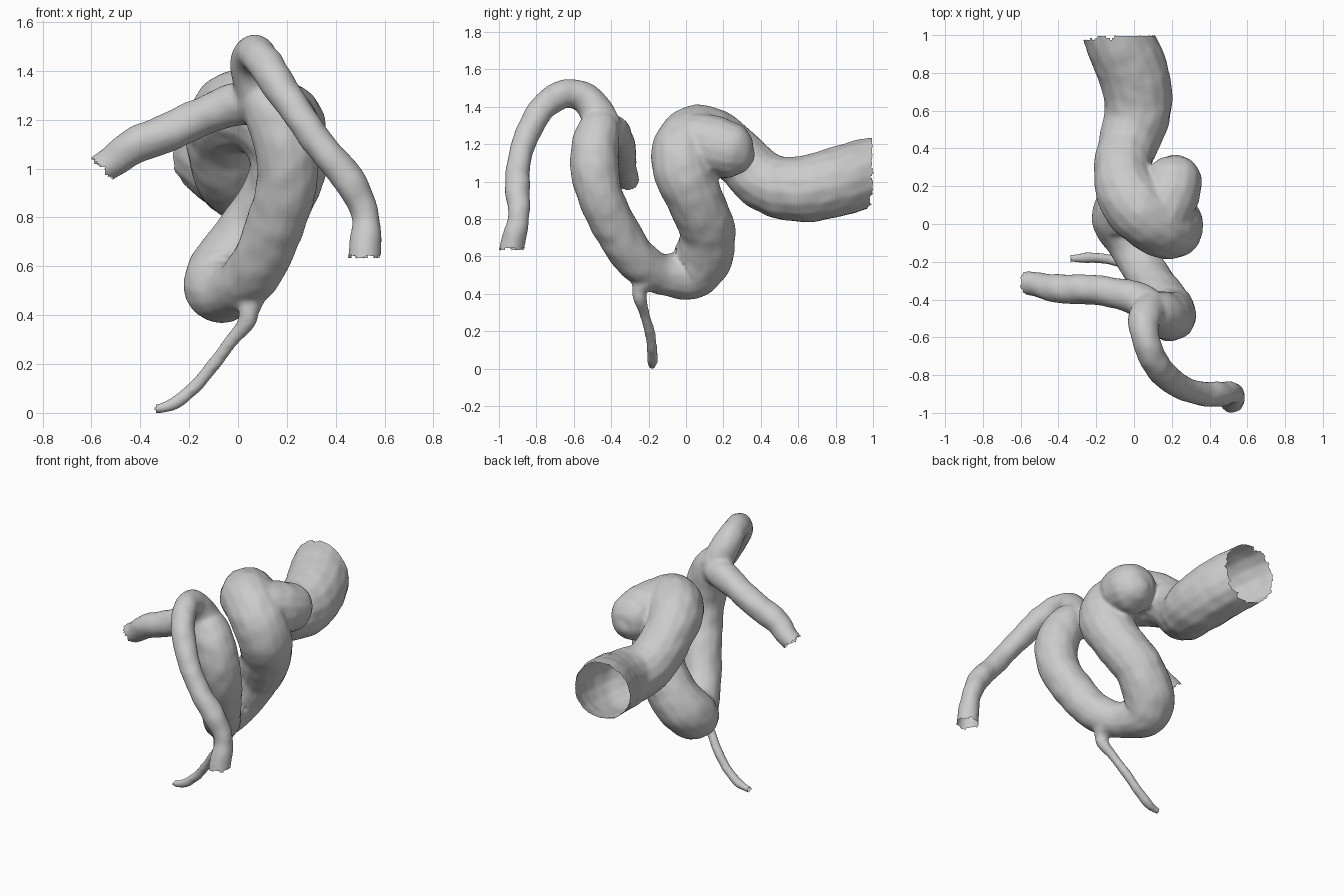
import bpy, bmesh
from mathutils import Vector, noise

if "Cube" in bpy.data.objects:
    bpy.data.objects.remove(bpy.data.objects["Cube"])

# Centre lines: (x, y, z, radius). Open ends run a little past the cut.
trunk = [(-0.12, 1.07, 1.06, .18), (-0.075, .97, 1.045, .185), (-.005, .8, .995, .188), (.02, .6, .96, .178),
         (-.03, .43, .995, .16), (-.06, .28, 1.13, .152), (-.015, .13, 1.225, .17),
         (.1, .02, 1.22, .17), (.2, -.02, 1.09, .165), (.17, .05, .9, .152),
         (.04, .115, .7, .15), (-.07, .03, .525, .155), (-.03, -.1, .5, .115),
         (.06, -.25, .57, .115), (.14, -.37, .74, .12), (.2, -.465, .95, .125),
         (.185, -.49, 1.13, .13), (.11, -.46, 1.28, .115), (.05, -.41, 1.34, .075)]
side_branch = [(.12, -.45, 1.26, .09), (0, -.39, 1.265, .09), (-.13, -.36, 1.22, .08),
               (-.28, -.345, 1.15, .08), (-.42, -.34, 1.095, .075), (-.54, -.315, 1.01, .064),
               (-.64, -.31, .96, .062)]
front_branch = [(.1, -.44, 1.27, .1), (.055, -.51, 1.42, .087), (.065, -.61, 1.47, .076), (.105, -.72, 1.435, .075),
                (.2, -.83, 1.29, .068), (.34, -.895, 1.09, .064), (.455, -.9, .95, .067),
                (.52, -.895, .81, .058), (.52, -.925, .67, .067), (.515, -.94, .6, .068)]
thin_branch = [(.05, -.2, .5, .075), (.045, -.25, .42, .045), (.035, -.245, .37, .036), (-.03, -.22, .29, .028),
               (-.12, -.19, .17, .029), (-.2, -.18, .085, .029), (-.28, -.18, .03, .026),
               (-.38, -.18, .012, .016)]
# Blind pouch on the upper bend
pouch = [(.13, .01, 1.2, .16), (.165, .1, 1.205, .16), (.2, .19, 1.18, .157), (.215, .28, 1.155, .14),
         (.22, .34, 1.14, .085), (.22, .367, 1.135, .025)]


def tube_mesh(name, pts):
    cu = bpy.data.curves.new(name, 'CURVE')
    cu.dimensions = '3D'
    cu.bevel_depth = 1.0
    cu.bevel_resolution = 6
    cu.resolution_u = 10
    cu.use_fill_caps = True
    sp = cu.splines.new('BEZIER')
    sp.radius_interpolation = 'CARDINAL'
    sp.bezier_points.add(len(pts) - 1)
    for bp, p in zip(sp.bezier_points, pts):
        bp.co = p[:3]
        bp.radius = p[3]
        bp.handle_left_type = bp.handle_right_type = 'AUTO'
    ob = bpy.data.objects.new(name, cu)
    bpy.context.collection.objects.link(ob)
    dg = bpy.context.evaluated_depsgraph_get()
    me = bpy.data.meshes.new_from_object(ob.evaluated_get(dg))
    bpy.data.objects.remove(ob)
    return me


# Gather all closed tubes in one mesh
bm = bmesh.new()
for name, pts in [("trunk", trunk), ("side_branch", side_branch), ("front_branch", front_branch),
                  ("thin_branch", thin_branch), ("pouch", pouch)]:
    bm.from_mesh(tube_mesh(name, pts))
bmesh.ops.remove_doubles(bm, verts=bm.verts, dist=1e-5)
bmesh.ops.recalc_face_normals(bm, faces=bm.faces)
me = bpy.data.meshes.new("vessel")
bm.to_mesh(me)
bm.free()
vessel = bpy.data.objects.new("branching_vessel", me)
bpy.context.collection.objects.link(vessel)

# Fuse into one skin with soft junctions
rm = vessel.modifiers.new("fuse", 'REMESH')
rm.mode = 'VOXEL'
rm.voxel_size = 0.011
sm = vessel.modifiers.new("soften", 'SMOOTH')
sm.factor = 0.5
sm.iterations = 10
dg = bpy.context.evaluated_depsgraph_get()
vessel.data = bpy.data.meshes.new_from_object(vessel.evaluated_get(dg))
vessel.modifiers.clear()

# Slight organic waviness, then open the four ends with ragged rims
bm = bmesh.new()
bm.from_mesh(vessel.data)
bm.normal_update()
offsets = [(v, v.normal * (0.005 * noise.noise(v.co * 12))) for v in bm.verts]
for v, o in offsets:
    v.co += o
cuts = [((-.08, .985, 1.05), (-.08, .99, -.08), .4), ((-.555, -.313, 1.0), (-.75, 0, -.66), .2),
        ((.52, -.93, .637), (0, 0, -1), .2), ((-.345, -.18, .015), (-1, 0, 0), .1)]
dead = set()
for f in bm.faces:
    c = f.calc_center_median()
    for p, n, reach in cuts:
        d = c - Vector(p)
        if d.length < reach and d.dot(Vector(n)) > 0.02 * noise.noise(c * 25):
            dead.add(f)
    if c.y > .998:
        dead.add(f)
bmesh.ops.delete(bm, geom=list(dead), context='FACES')
for f in bm.faces:
    f.smooth = True
bm.to_mesh(vessel.data)
bm.free()

# Rest the lowest point on the ground
low = min(v.co.z for v in vessel.data.vertices)
for v in vessel.data.vertices:
    v.co.z -= low
